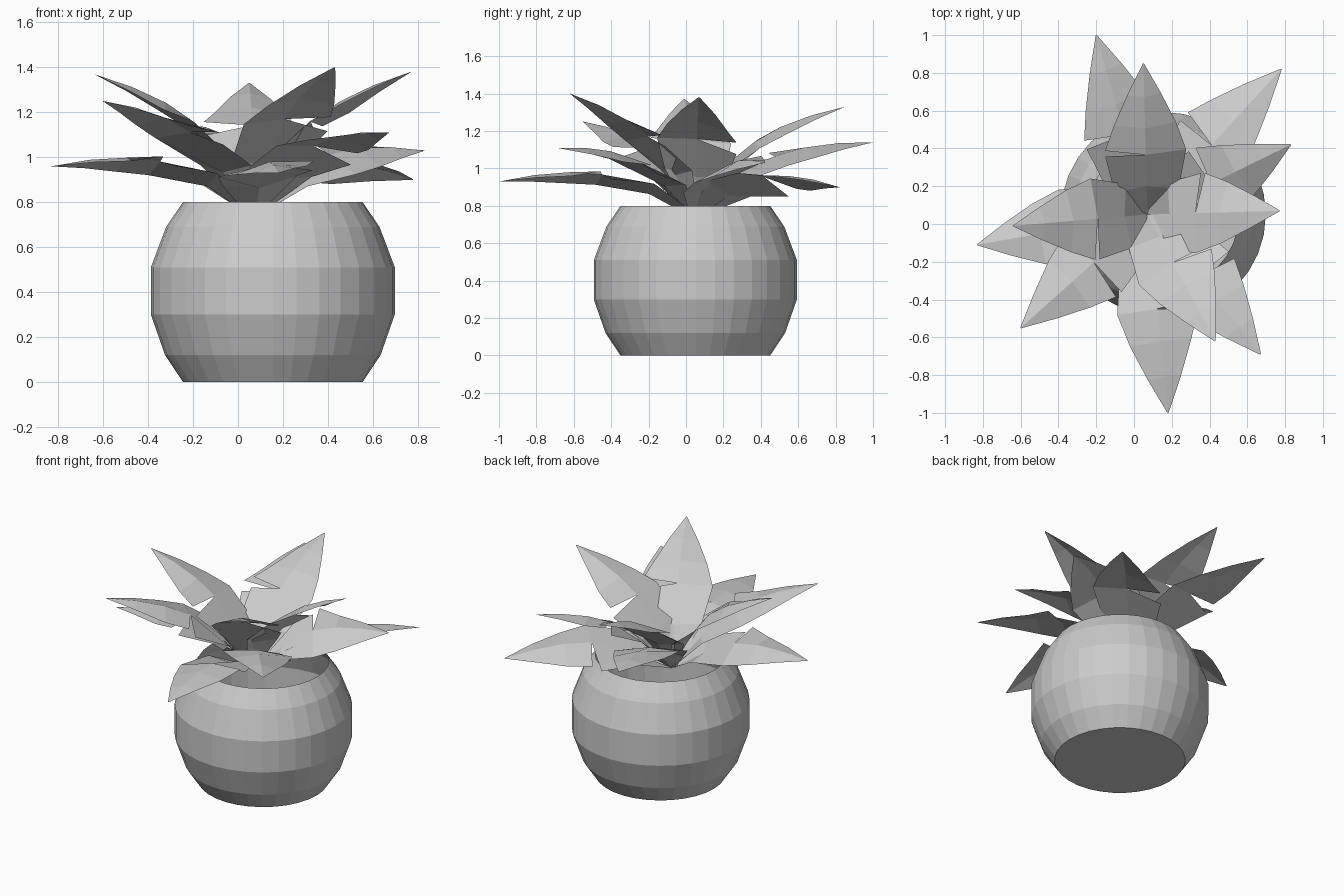
import bpy, bmesh, math
from mathutils import Vector

cube = bpy.data.objects.get("Cube")
if cube:
    bpy.data.objects.remove(cube)

grey = bpy.data.materials.new("plain grey")
grey.use_nodes = True
grey.diffuse_color = (0.6, 0.6, 0.6, 1)
grey.node_tree.nodes["Principled BSDF"].inputs["Base Color"].default_value = (0.6, 0.6, 0.6, 1)


def finish(bm, name):
    mesh = bpy.data.meshes.new(name)
    bm.to_mesh(mesh)
    bm.free()
    mesh.materials.append(grey)
    obj = bpy.data.objects.new(name, mesh)
    bpy.context.collection.objects.link(obj)
    return obj


# Round faceted pot: closed base, open top
def pot(center, profile, sides):
    bm = bmesh.new()
    rings = [[bm.verts.new((center[0] + r * math.cos(math.tau * i / sides),
                            center[1] + r * math.sin(math.tau * i / sides), z))
              for i in range(sides)] for r, z in profile]
    for low, high in zip(rings, rings[1:]):
        for i in range(sides):
            j = (i + 1) % sides
            bm.faces.new((low[i], low[j], high[j], high[i]))
    bm.faces.new(rings[0][::-1])
    finish(bm, "pot")


pot((0.155, 0.05), [(0.4, 0), (0.48, 0.12), (0.543, 0.3), (0.543, 0.51),
                    (0.475, 0.69), (0.4, 0.8)], 32)

# Leaf stations: fraction along chord, half width, arch, edge height against the crease
INNER = [(0, 0.03, 0, 0.02), (0.25, 0.17, 0.085, 0.035), (0.5, 0.215, 0.14, -0.03)]
OUTER = [(0.5, 0.215, 0.14, -0.03), (0.66, 0.165, 0.12, -0.04),
         (0.83, 0.09, 0.07, -0.025), (1, 0.003, 0, 0)]
ROOT = Vector((0.07, 0.05, 0.73))


# Folded leaf with a notch on its left edge where the two panels meet;
# roll lifts the left edge and lowers the right one
def leaf(tip, roll, name):
    chord = Vector(tip) - ROOT
    side = Vector((0, 0, 1)).cross(chord).normalized()
    up = chord.cross(side).normalized()
    side = side * math.cos(roll) + up * math.sin(roll)
    bm = bmesh.new()

    def point(t, across, height):
        return bm.verts.new(ROOT + chord * t + side * across + up * height)

    for panel, notch_row, shift in ((INNER, 2, -0.03), (OUTER, 0, 0.03)):
        rows = []
        for k, (t, half, arch, edge) in enumerate(panel):
            cut = shift if k == notch_row else 0
            rows.append((point(t + cut, half, arch + edge + cut / 2),
                         point(t, 0, arch),
                         point(t, -half, arch + edge)))
        for a, b in zip(rows, rows[1:]):
            for i in (0, 1):
                bm.faces.new((a[i], a[i + 1], b[i + 1], b[i]))
    bmesh.ops.remove_doubles(bm, verts=bm.verts, dist=0.0001)
    finish(bm, name)


# Leaf tips in order round the rosette, each with its roll
leaves = [((-0.2, 1, 1.14), 0.1), ((0.05, 0.85, 1.33), 0.05), ((0.78, 0.82, 0.9), -0.25),
          ((0.83, 0.42, 1.03), 0.3), ((0.77, 0.07, 1.38), -0.18), ((0.67, -0.69, 1.11), -0.15),
          ((0.43, -0.62, 1.4), 0), ((0.18, -1, 0.93), 0.12), ((-0.6, -0.55, 1.25), 0),
          ((-0.83, -0.11, 0.96), 0.15), ((-0.64, -0.01, 1.37), 0)]
for n, (tip, roll) in enumerate(leaves):
    leaf(tip, roll, f"leaf_{n + 1}")
